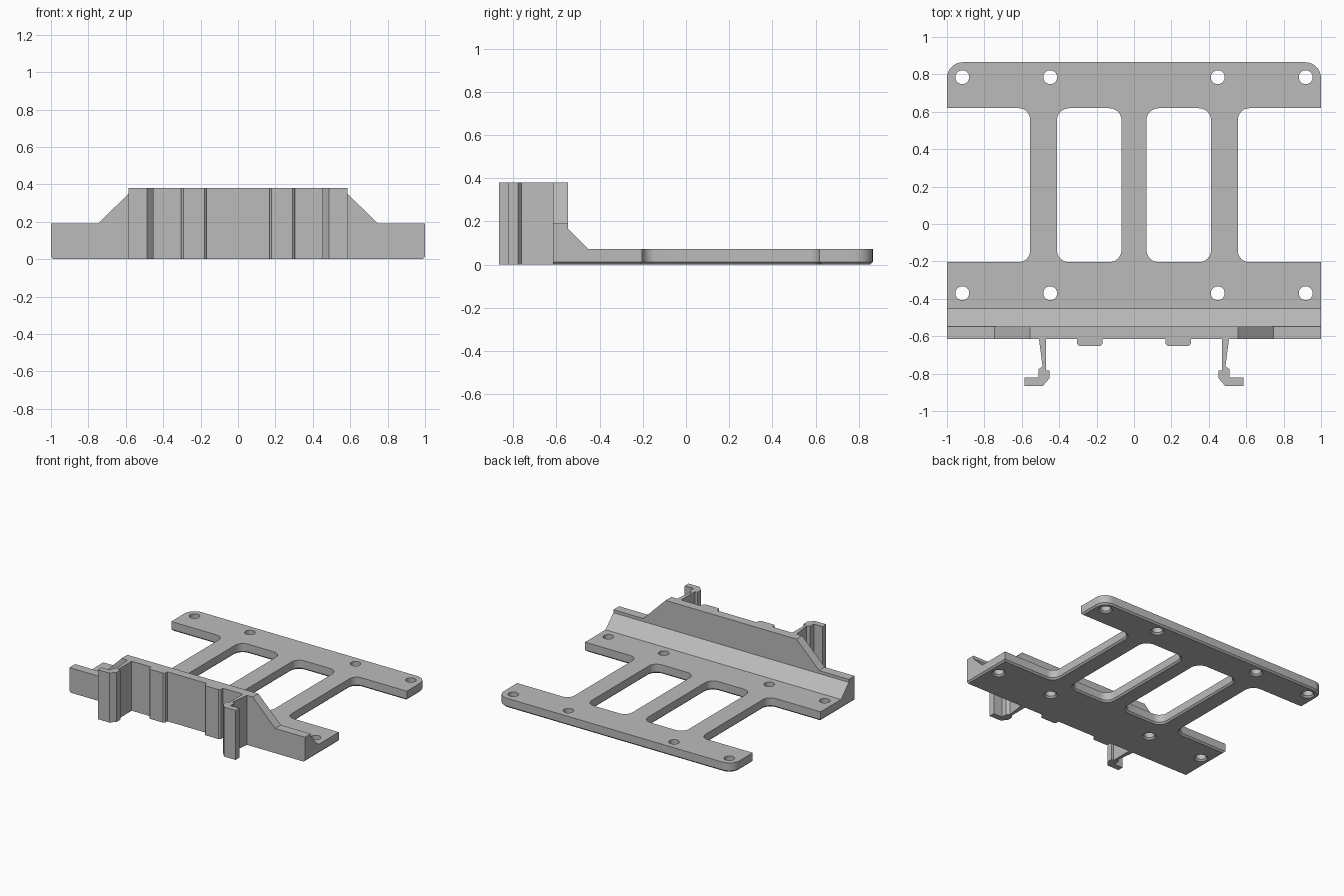
import bpy, bmesh, math
from mathutils import Vector

cube = bpy.data.objects.get("Cube")
if cube:
    bpy.data.objects.remove(cube, do_unlink=True)

# Material
GREY = (0.5, 0.5, 0.5, 1)
grey = bpy.data.materials.new("plain grey")
grey.use_nodes = True
grey.diffuse_color = GREY
bsdf = grey.node_tree.nodes["Principled BSDF"]
bsdf.inputs["Base Color"].default_value = GREY
bsdf.inputs["Roughness"].default_value = 0.6

# Main dimensions
HALF, BACK = 1.0, 0.865
WALL_FRONT, WALL_BACK = -0.616, -0.547
PLATE_H, WALL_H, EDGE_H = 0.072, 0.38, 0.19
CHAMFER = 0.012
SLOT_FRONT, SLOT_BACK = -0.204, 0.619
RIB, SLOT_OUT, STRUT_OUT = 0.067, 0.412, 0.556


def solid(name, stacks):
    """Loft each stack of matching rings into a capped body."""
    bm = bmesh.new()
    for stack in stacks:
        rings = [[bm.verts.new(p) for p in ring] for ring in stack]
        n = len(rings[0])
        for low, high in zip(rings, rings[1:]):
            for i in range(n):
                j = (i + 1) % n
                bm.faces.new((low[i], low[j], high[j], high[i]))
        bm.faces.new(rings[0][::-1])
        bm.faces.new(rings[-1])
    bmesh.ops.recalc_face_normals(bm, faces=bm.faces)
    mesh = bpy.data.meshes.new(name)
    bm.to_mesh(mesh)
    bm.free()
    mesh.materials.append(grey)
    ob = bpy.data.objects.new(name, mesh)
    bpy.context.collection.objects.link(ob)
    return ob


def rounded(corners, steps=8):
    """Counter-clockwise right-angled outline with (x, y, radius) corners."""
    out = []
    for i, (x, y, r) in enumerate(corners):
        p = Vector((x, y))
        if r == 0:
            out.append(p)
            continue
        a = (Vector(corners[i - 1][:2]) - p).normalized()
        b = (Vector(corners[(i + 1) % len(corners)][:2]) - p).normalized()
        c = p + r * (a + b)
        for k in range(steps + 1):
            t = math.pi / 2 * k / steps
            out.append(c - r * (b * math.cos(t) + a * math.sin(t)))
    return out


def offset(points, d):
    """Mitred outward offset of a counter-clockwise outline."""
    out = []
    for i, p in enumerate(points):
        e1 = (p - points[i - 1]).normalized()
        e2 = (points[(i + 1) % len(points)] - p).normalized()
        n1, n2 = Vector((e1.y, -e1.x)), Vector((e2.y, -e2.x))
        out.append(p + (n1 + n2) * d / (1 + n1.dot(n2)))
    return out


def at_z(points, z):
    return [(p[0], p[1], z) for p in points]


def upright(points):
    return [at_z(points, 0), at_z(points, WALL_H)]


def cutter_stack(points):
    """Through-cut with a chamfered mouth on the underside."""
    return [at_z(offset(points, 2 * CHAMFER), -CHAMFER),
            at_z(points, CHAMFER), at_z(points, 0.1)]


# Base plate: two cross bars joined by struts
right_side = [(HALF, WALL_BACK, 0), (HALF, SLOT_FRONT, 0),
              (STRUT_OUT, SLOT_FRONT, 0.06), (STRUT_OUT, SLOT_BACK, 0.06),
              (HALF, SLOT_BACK, 0), (HALF, BACK, 0.085)]
left_side = [(-x, y, r) for x, y, r in reversed(right_side)]
outline = rounded(right_side + left_side)
foot = offset(outline, -CHAMFER)
for p in foot:
    if p.y < WALL_BACK + 0.02:
        p.y = WALL_BACK
plate = solid("base_plate", [[at_z(foot, 0), at_z(outline, CHAMFER),
                              at_z(outline, PLATE_H)]])

# Slots and screw holes
cuts = []
for s in (-1, 1):
    x0, x1 = sorted((s * RIB, s * SLOT_OUT))
    cuts.append(cutter_stack(rounded([
        (x0, SLOT_FRONT, 0.065), (x1, SLOT_FRONT, 0.065),
        (x1, SLOT_BACK, 0.065), (x0, SLOT_BACK, 0.065)])))
    for hx in (0.448, 0.918):
        for hy in (-0.37, 0.785):
            circle = [Vector((s * hx + 0.037 * math.cos(math.tau * k / 32),
                              hy + 0.037 * math.sin(math.tau * k / 32)))
                      for k in range(32)]
            cuts.append(cutter_stack(circle))
cutter = solid("plate_cutter", cuts)
cutter.hide_render = True
mod = plate.modifiers.new("cuts", 'BOOLEAN')
mod.operation = 'DIFFERENCE'
mod.solver = 'EXACT'
mod.object = cutter
bpy.context.view_layer.objects.active = plate
bpy.ops.object.modifier_apply(modifier=mod.name)
bpy.data.objects.remove(cutter, do_unlink=True)

# Front wall with sloped shoulders
half = [(HALF - CHAMFER, 0), (HALF, CHAMFER), (HALF, EDGE_H),
        (0.747, EDGE_H), (STRUT_OUT, WALL_H)]
wall = half + [(-x, z) for x, z in reversed(half)]
solid("front_wall", [[[(x, y, z) for x, z in wall]
                      for y in (WALL_FRONT, WALL_BACK)]])

# Sloped fillet strip behind the wall
wedge = [(WALL_BACK, PLATE_H), (-0.452, PLATE_H), (WALL_BACK, 0.167)]
solid("wall_brace", [[[(x, y, z) for y, z in wedge] for x in (-HALF, HALF)]])

# Hooked clips and spacer pads on the wall front
clip = [(0.471, WALL_FRONT), (0.471, -0.782), (0.452, -0.782),
        (0.452, -0.825), (0.487, -BACK), (0.585, -BACK), (0.585, -0.82),
        (0.511, -0.82), (0.511, -0.777), (0.489, -0.761), (0.508, WALL_FRONT)]
pad = [(0.168, WALL_FRONT), (0.168, -0.64), (0.18, -0.652),
       (0.292, -0.652), (0.304, -0.64), (0.304, WALL_FRONT)]
for side, s in (("left", 1), ("right", -1)):
    for part, shape in (("clip", clip), ("spacer_pad", pad)):
        solid(f"{side}_{part}", [upright([(s * x, y) for x, y in shape])])

# Smooth the round corners and keep the edges crisp
bpy.ops.object.select_all(action='DESELECT')
plate.select_set(True)
bpy.context.view_layer.objects.active = plate
bpy.ops.object.shade_smooth_by_angle(angle=math.radians(30))
